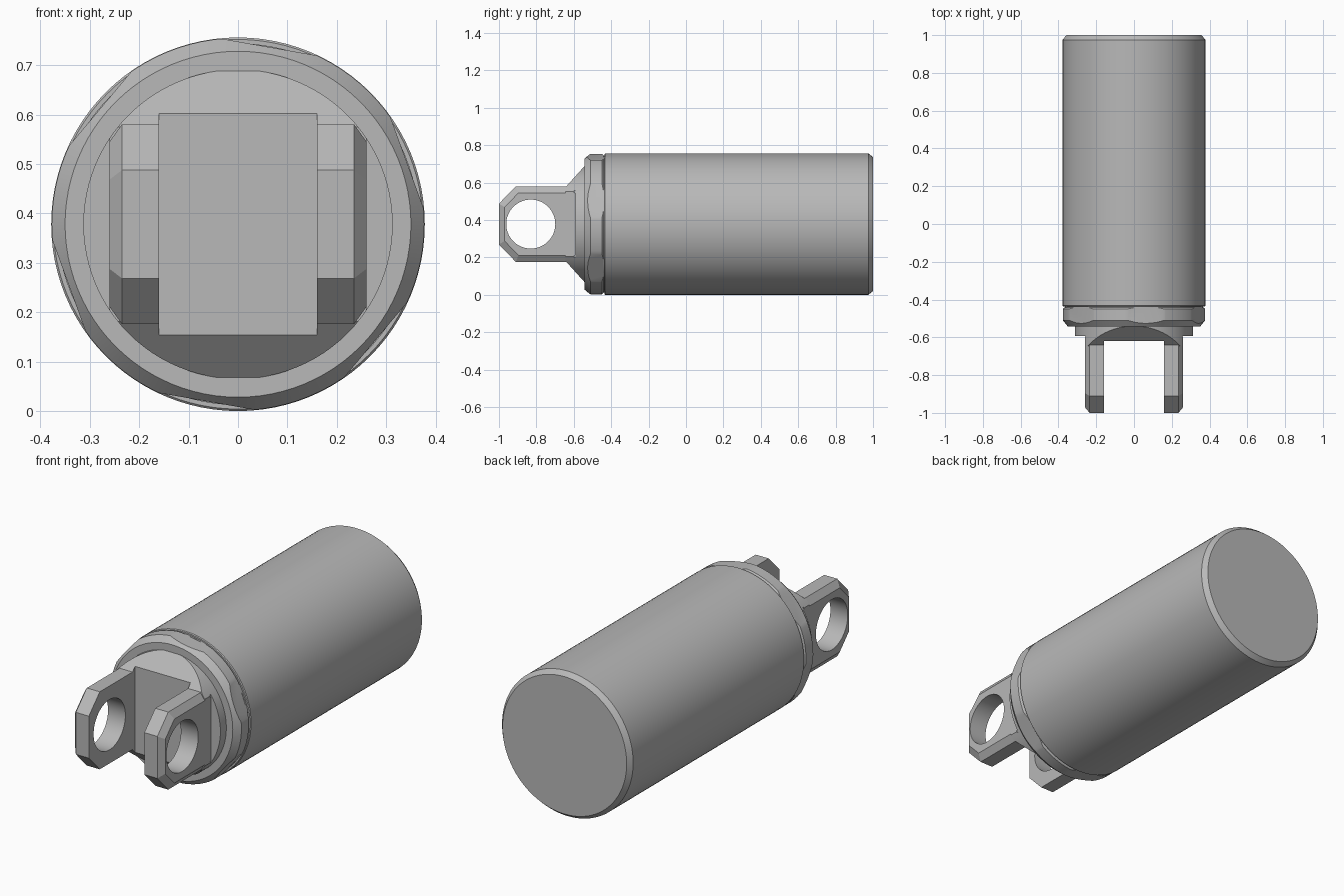
import bpy, bmesh, math
from mathutils import Vector

if "Cube" in bpy.data.objects:
    bpy.data.objects.remove(bpy.data.objects["Cube"])

CZ = 0.378          # height of the long axis
SEG = 96

grey = bpy.data.materials.new("plain_grey")
grey.diffuse_color = (0.48, 0.48, 0.48, 1)
grey.use_nodes = True
grey.node_tree.nodes["Principled BSDF"].inputs["Base Color"].default_value = grey.diffuse_color


def turned(name, profile, planes=()):
    """Solid turned round the y axis from (y, radius) points, then cut by planes
    given as (point, outward normal) relative to the axis."""
    bm = bmesh.new()
    rings = []
    for y, r in profile:
        rings.append([bm.verts.new((r * math.cos(2 * math.pi * i / SEG), y,
                                    r * math.sin(2 * math.pi * i / SEG)))
                      for i in range(SEG)])
    for a, b in zip(rings, rings[1:]):
        for i in range(SEG):
            j = (i + 1) % SEG
            bm.faces.new((a[i], a[j], b[j], b[i]))
    bm.faces.new(rings[0])
    bm.faces.new(rings[-1])
    for co, no in planes:
        geom = bm.verts[:] + bm.edges[:] + bm.faces[:]
        cut = bmesh.ops.bisect_plane(bm, geom=geom, dist=1e-5, plane_co=Vector(co),
                                     plane_no=Vector(no).normalized(), clear_outer=True)
        edges = [e for e in cut["geom_cut"]
                 if isinstance(e, bmesh.types.BMEdge) and e.is_boundary]
        if edges:
            bmesh.ops.holes_fill(bm, edges=edges, sides=0)
    bmesh.ops.recalc_face_normals(bm, faces=bm.faces)
    mesh = bpy.data.meshes.new(name)
    bm.to_mesh(mesh)
    bm.free()
    mesh.materials.append(grey)
    ob = bpy.data.objects.new(name, mesh)
    ob.location.z = CZ
    bpy.context.collection.objects.link(ob)
    return ob


def activate(ob):
    bpy.ops.object.select_all(action='DESELECT')
    ob.select_set(True)
    bpy.context.view_layer.objects.active = ob


def smooth(ob):
    activate(ob)
    bpy.ops.object.shade_smooth_by_angle(angle=math.radians(20))


# main barrel with chamfered back rim and a thin groove at the front
smooth(turned("barrel", [(-0.445, 0.366), (-0.436, 0.366), (-0.436, 0.374), (-0.432, 0.378),
                         (0.975, 0.378), (1.0, 0.358)]))

# collar nut: chamfered ring with six shallow flats
flats = []
for k in range(6):
    a = math.radians(20 + 60 * k)
    n = (math.cos(a), 0, math.sin(a))
    flats.append(([0.364 * c for c in n], n))
smooth(turned("collar_nut", [(-0.543, 0.35), (-0.51, 0.377), (-0.45, 0.377), (-0.441, 0.368)], flats))

# neck: round plug with sloping top and bottom
slopes = [((0, -0.54, 0.313 * s), (0, -0.111, 0.1 * s)) for s in (1, -1)]
smooth(turned("neck", [(-0.592, 0.313), (-0.5, 0.313)], slopes))
sides = [((0.257 * s, 0, 0), (s, 0, 0)) for s in (1, -1)]
smooth(turned("slot_floor", [(-0.62, 0.313), (-0.58, 0.313)], slopes + sides))

# two fork arms, each with chamfered outer edges and a pin hole
for s, side in ((-1, "left"), (1, "right")):
    walls = [((0.16 * s, 0, 0), (-s, 0, 0)), ((0.26 * s, 0, 0), (s, 0, 0))]
    smooth(turned(side + "_arm_root", [(-0.645, 0.313), (-0.6, 0.313)], walls + slopes))

    planes = walls + [((0.235 * s, -1, 0), (0.03 * s, -0.025, 0))]
    for t in (1, -1):
        top = (0.235 * s, -0.91, 0.202 * t)
        planes += [(top, (0, 0, t)),
                   (top, (0, -0.72, 0.7 * t)),
                   (top, (0.035 * s, 0, 0.025 * t)),
                   (top, (0.035 * s, -0.018, 0.0175 * t))]
    arm = turned(side + "_fork_arm", [(-1.0, 0.313), (-0.595, 0.313)], planes)

    bpy.ops.mesh.primitive_cylinder_add(vertices=64, radius=0.131, depth=0.3,
                                        location=(0.21 * s, -0.83, CZ),
                                        rotation=(0, math.pi / 2, 0))
    cutter = bpy.context.object
    cutter.name = "pin_hole_cutter"
    cutter.data.materials.append(grey)
    cutter.hide_render = True
    mod = arm.modifiers.new("pin_hole", 'BOOLEAN')
    mod.operation = 'DIFFERENCE'
    mod.solver = 'EXACT'
    mod.object = cutter
    activate(arm)
    bpy.ops.object.modifier_apply(modifier=mod.name)
    bpy.data.objects.remove(cutter)
    smooth(arm)
